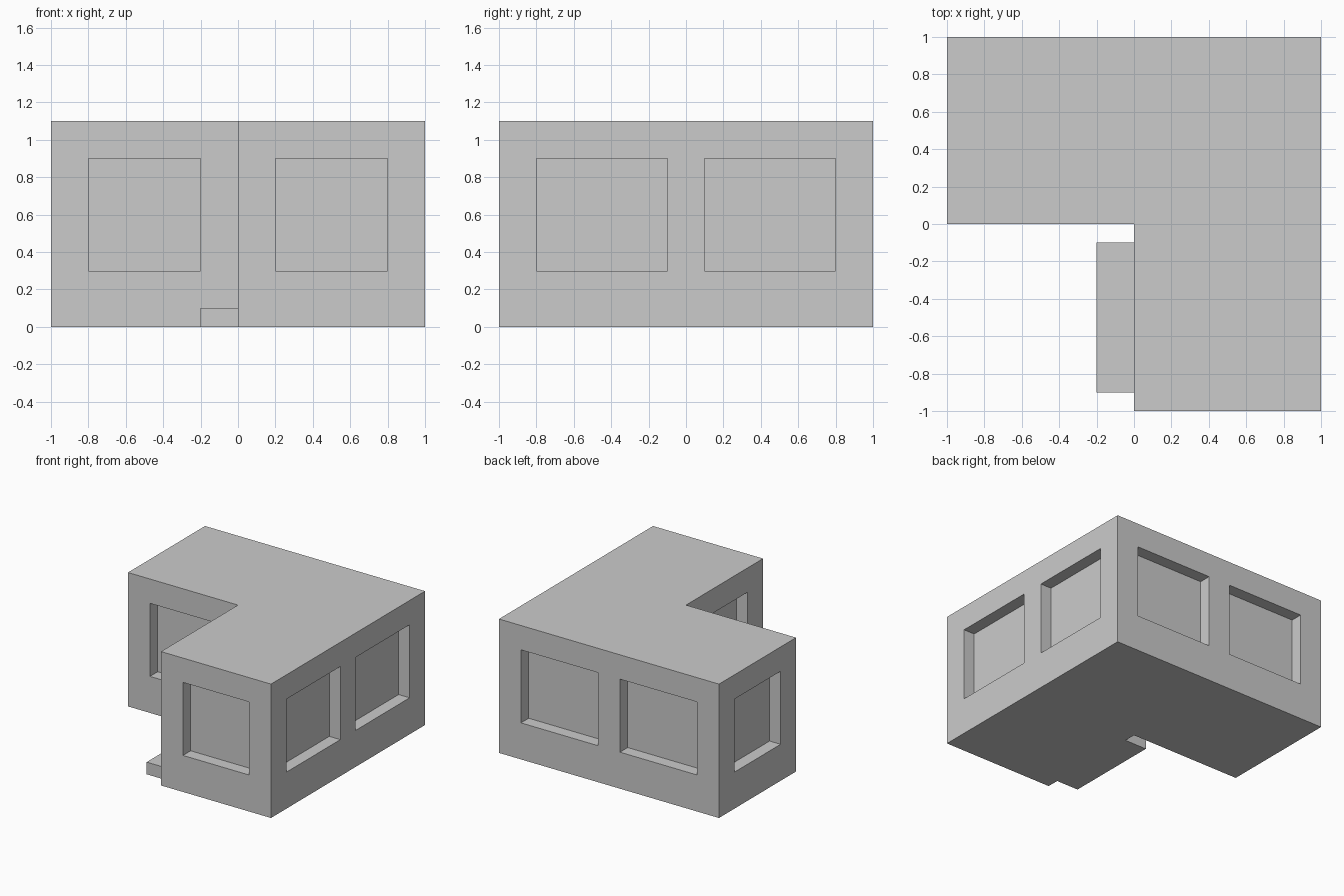
import bpy, bmesh

if "Cube" in bpy.data.objects:
    bpy.data.objects.remove(bpy.data.objects["Cube"])

HEIGHT, DEPTH = 1.1, 0.1


def prism(name, outline, z0, z1):
    """Extrude a floor outline from z0 to z1."""
    bm = bmesh.new()
    base = bm.faces.new([bm.verts.new((x, y, z0)) for x, y in outline])
    top = bmesh.ops.extrude_face_region(bm, geom=[base])["geom"]
    verts = [v for v in top if isinstance(v, bmesh.types.BMVert)]
    bmesh.ops.translate(bm, verts=verts, vec=(0, 0, z1 - z0))
    bmesh.ops.recalc_face_normals(bm, faces=bm.faces)
    mesh = bpy.data.meshes.new(name)
    bm.to_mesh(mesh)
    bm.free()
    ob = bpy.data.objects.new(name, mesh)
    bpy.context.collection.objects.link(ob)
    return ob


def box(name, x0, x1, y0, y1, z0, z1):
    return prism(name, [(x0, y0), (x1, y0), (x1, y1), (x0, y1)], z0, z1)


def recess(name, axis, wall, outward, a, b, z0=0.3, z1=0.9):
    """Cut a shallow opening into the wall facing along axis."""
    p, q = sorted((wall - outward * DEPTH, wall + outward * 0.05))
    span = (p, q, a, b) if axis == "x" else (a, b, p, q)
    cutter = box(name + "_cutter", *span, z0, z1)
    cutter.hide_render = True
    cutter.hide_set(True)
    mod = house.modifiers.new(name, "BOOLEAN")
    mod.operation = "DIFFERENCE"
    mod.solver = "EXACT"
    mod.object = cutter


# L-shaped house block
house = prism("house_block", [(-1, 0), (0, 0), (0, -1), (1, -1), (1, 1), (-1, 1)], 0, HEIGHT)

# Paired windows on the long right and back walls
for i, (a, b) in enumerate([(-0.8, -0.1), (0.1, 0.8)]):
    recess(f"right_window_{i}", "x", 1, 1, a, b)
    recess(f"back_window_{i}", "y", 1, 1, a, b)

# Single windows on the wing walls
recess("left_window", "x", -1, -1, 0.2, 0.8)
recess("front_window", "y", -1, -1, 0.2, 0.8)
recess("inner_window", "y", 0, -1, -0.8, -0.2)

# Doorway in the inner corner, with its step
recess("doorway", "x", 0, -1, -0.8, -0.2, 0.1, 0.9)
box("door_step", -0.2, 0, -0.9, -0.1, 0, 0.1)
